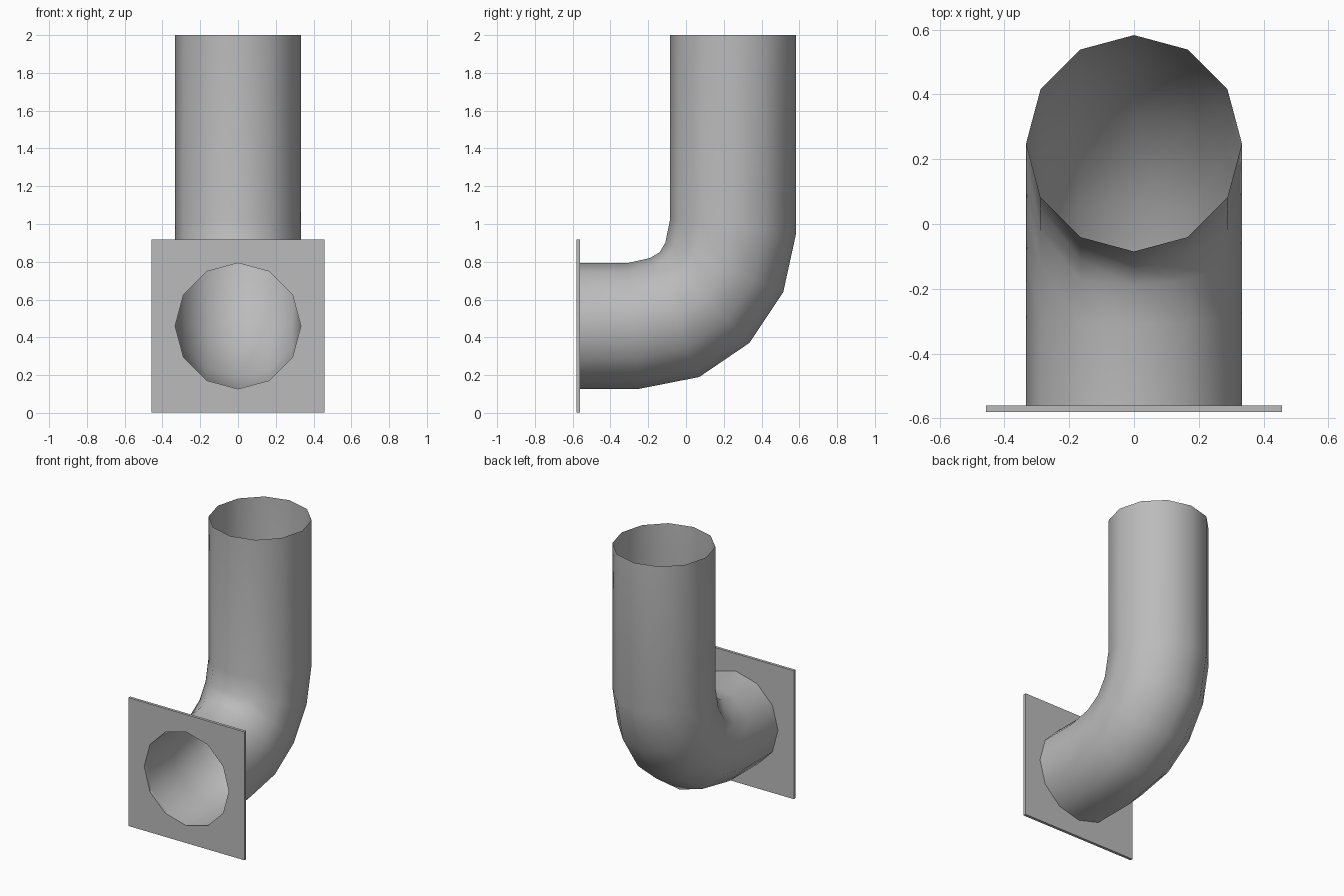
import bpy, bmesh, math
from mathutils import Vector

cube = bpy.data.objects.get("Cube")
if cube:
    bpy.data.objects.remove(cube)

SIDES, RADIUS = 12, 0.333
AXIS_Z, FRONT, BACK = 0.46, -0.58, -0.56

grey = bpy.data.materials.new("grey metal")
grey.use_nodes = True
colour = (0.5, 0.5, 0.5, 1)
grey.diffuse_color = colour
grey.node_tree.nodes["Principled BSDF"].inputs["Base Color"].default_value = colour


def finish(name, bm):
    bmesh.ops.recalc_face_normals(bm, faces=bm.faces)
    mesh = bpy.data.meshes.new(name)
    bm.to_mesh(mesh)
    bm.free()
    obj = bpy.data.objects.new(name, mesh)
    bpy.context.collection.objects.link(obj)
    mesh.materials.append(grey)
    return obj


def ring(bm, centre, across):
    """One pipe cross-section; across points from the axis to the outer bend."""
    verts = []
    for i in range(SIDES):
        a = math.tau * i / SIDES
        verts.append(bm.verts.new(centre + across * math.cos(a)
                                  + Vector((RADIUS * math.sin(a), 0, 0))))
    return verts


def bridge(bm, a, b):
    for i in range(len(a)):
        j = (i + 1) % len(a)
        bm.faces.new((a[i], a[j], b[j], b[i]))


# Elbow pipe: outer and inner (y, z) of each cross-section along the bend
sections = [
    ((FRONT, 0.127), (FRONT, 0.793)),
    ((-0.25, 0.127), (-0.31, 0.793)),
    ((0.07, 0.19), (-0.19, 0.82)),
    ((0.335, 0.37), (-0.14, 0.85)),
    ((0.515, 0.64), (-0.11, 0.90)),
    ((0.583, 0.95), (-0.085, 1.02)),
    ((0.583, 2.0), (-0.085, 2.0)),
]
bm = bmesh.new()
previous = None
for outer, inner in sections:
    o, i = Vector((0, *outer)), Vector((0, *inner))
    current = ring(bm, (o + i) / 2, (o - i) / 2)
    if previous:
        bridge(bm, previous, current)
    previous = current
pipe = finish("elbow_pipe", bm)
bpy.context.view_layer.objects.active = pipe
pipe.select_set(True)
bpy.ops.object.shade_smooth_by_angle(angle=math.radians(40))

# Square mounting plate with a hole matching the pipe
bm = bmesh.new()
half = 0.457
holes, rims = [], []
for y in (FRONT, BACK):
    centre = Vector((0, y, AXIS_Z))
    hole = ring(bm, centre, Vector((0, 0, -RADIUS)))
    rim = [bm.verts.new(centre + Vector((sx * half, 0, sz * half)))
           for sx, sz in ((1, -1), (1, 1), (-1, 1), (-1, -1))]
    # Each corner fans to a quarter of the hole, with a triangle between quarters
    quarter = SIDES // 4
    for k, corner in enumerate(rim):
        for s in range(quarter):
            n = k * quarter + s
            bm.faces.new((corner, hole[n], hole[(n + 1) % SIDES]))
        bm.faces.new((corner, hole[(k + 1) * quarter % SIDES], rim[(k + 1) % 4]))
    holes.append(hole)
    rims.append(rim)
bridge(bm, *rims)
bridge(bm, *holes)
finish("mounting_plate", bm)
